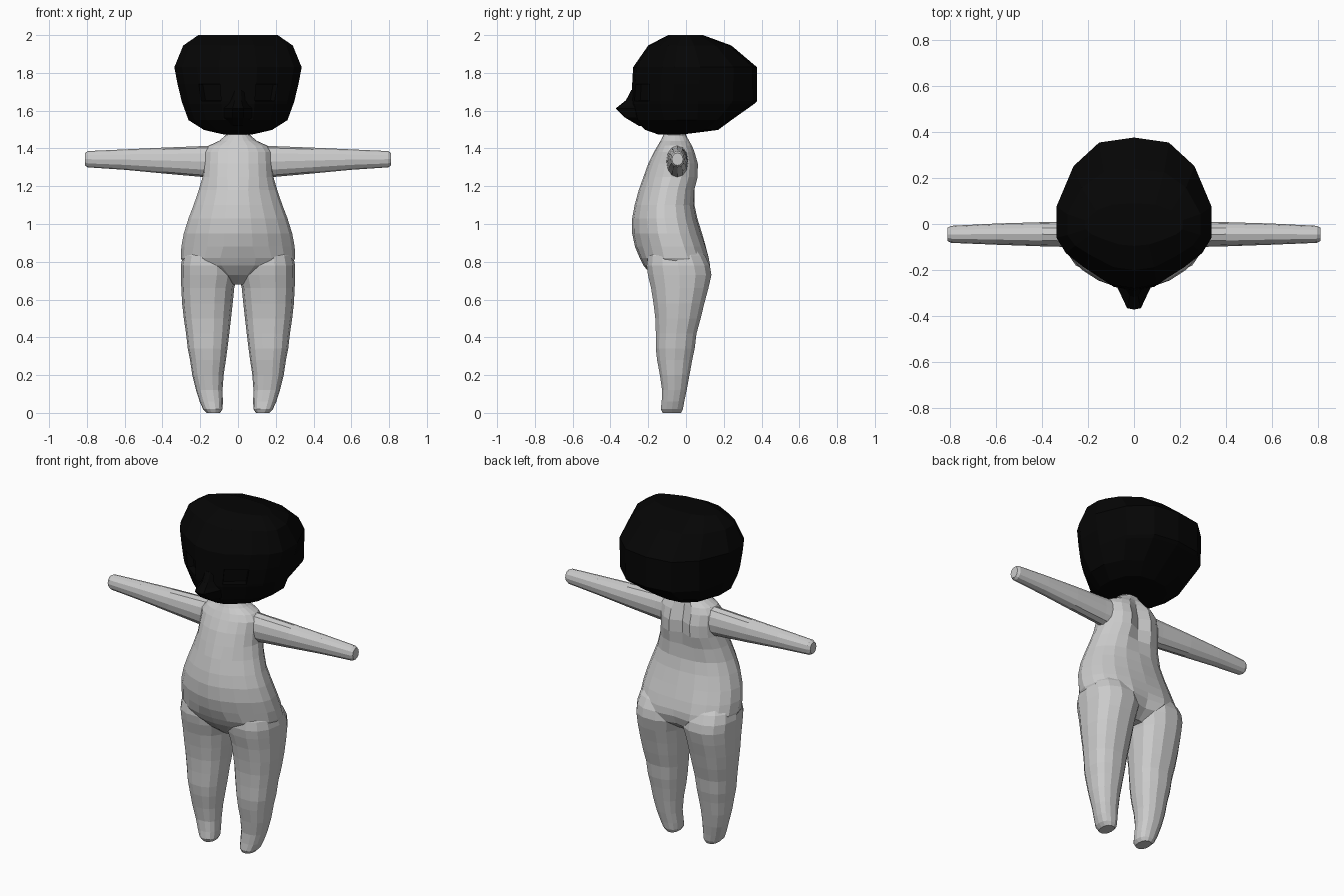
import bpy, bmesh, math


def material(name, value):
    m = bpy.data.materials.new(name)
    m.diffuse_color = (value, value, value, 1)
    return m


grey = material("pale grey", 0.6)
black = material("near black", 0.0015)


def finish(bm, name, mat):
    bmesh.ops.recalc_face_normals(bm, faces=bm.faces)
    me = bpy.data.meshes.new(name)
    bm.to_mesh(me)
    bm.free()
    me.materials.append(mat)
    ob = bpy.data.objects.new(name, me)
    bpy.context.collection.objects.link(ob)
    return ob


def loft(rings):
    """Skin a list of equal-length point rings and cap both ends."""
    bm = bmesh.new()
    vs = [[bm.verts.new(p) for p in r] for r in rings]
    n = len(vs[0])
    for a, b in zip(vs, vs[1:]):
        for i in range(n):
            j = (i + 1) % n
            bm.faces.new((a[i], a[j], b[j], b[i]))
    bm.faces.new(vs[0])
    bm.faces.new(vs[-1])
    return bm


def oval(z, x0, x1, y0, y1, n, back=0.85, front=0.85):
    """Rounded cross-section filling the given x and y limits."""
    pts = []
    for i in range(n):
        a = 2 * math.pi * i / n
        c, s = math.cos(a), math.sin(a)
        p = front if s < 0 else back
        c = math.copysign(abs(c) ** p, c)
        s = math.copysign(abs(s) ** p, s)
        pts.append([(x0 + x1) / 2 + c * (x1 - x0) / 2,
                    (y0 + y1) / 2 + s * (y1 - y0) / 2, z])
    return pts


# Torso: height, half width, front, back, depth of the back groove
torso = [
    (0.68, 0.06, -0.12, 0.04, 0.0), (0.73, 0.16, -0.185, 0.115, 0.02),
    (0.78, 0.285, -0.225, 0.135, 0.02), (0.82, 0.303, -0.245, 0.128, 0.01),
    (0.88, 0.300, -0.27, 0.11, 0.005),
    (0.95, 0.287, -0.285, 0.085, 0.0), (1.03, 0.262, -0.285, 0.06, 0.0),
    (1.10, 0.235, -0.272, 0.045, 0.0), (1.18, 0.208, -0.25, 0.05, 0.015),
    (1.25, 0.187, -0.225, 0.068, 0.035), (1.32, 0.182, -0.20, 0.068, 0.035),
    (1.38, 0.18, -0.17, 0.05, 0.03), (1.415, 0.155, -0.15, 0.035, 0.02),
    (1.44, 0.10, -0.135, 0.02, 0.01), (1.47, 0.065, -0.12, 0.0, 0.0),
    (1.52, 0.06, -0.115, -0.005, 0.0)]
rings = []
for z, w, f, b, groove in torso:
    ring = oval(z, -w, w, f, b, 20, 0.85, 1.15 if 0.85 < z < 1.2 else 1.0)
    ring[5][1] -= groove
    rings.append(ring)
finish(loft(rings), "torso", grey)

# Legs: height, inner x, outer x, front, back
leg = [
    (0.0, 0.095, 0.165, -0.125, -0.025), (0.02, 0.082, 0.185, -0.135, -0.015),
    (0.06, 0.08, 0.203, -0.13, -0.008), (0.12, 0.082, 0.222, -0.128, 0.005),
    (0.20, 0.076, 0.242, -0.14, 0.02), (0.28, 0.064, 0.254, -0.155, 0.035),
    (0.34, 0.056, 0.266, -0.162, 0.048), (0.42, 0.046, 0.275, -0.162, 0.058),
    (0.50, 0.037, 0.287, -0.165, 0.08), (0.58, 0.028, 0.296, -0.175, 0.10),
    (0.66, 0.020, 0.300, -0.188, 0.122), (0.73, 0.004, 0.303, -0.205, 0.138),
    (0.78, 0.004, 0.303, -0.212, 0.130), (0.83, 0.01, 0.292, -0.205, 0.105),
    (0.90, 0.04, 0.25, -0.17, 0.05)]
# Arms: distance out, bottom, top, front, back
arm = [
    (0.14, 1.245, 1.415, -0.105, 0.012), (0.20, 1.25, 1.412, -0.102, 0.01),
    (0.40, 1.268, 1.404, -0.097, 0.008), (0.60, 1.287, 1.395, -0.09, 0.002),
    (0.795, 1.300, 1.386, -0.082, -0.008), (0.81, 1.310, 1.376, -0.074, -0.016)]
for side, label in ((-1, "left"), (1, "right")):
    rings = [[(side * x, y, z) for x, y, z in oval(h, i, o, f, b, 14)]
             for h, i, o, f, b in leg]
    finish(loft(rings), label + "_leg", grey)
    rings = [[(side * d, y, z) for z, y, d in oval(d, lo, hi, f, b, 12, 0.95, 0.95)]
             for d, lo, hi, f, b in arm]
    finish(loft(rings), label + "_arm", grey)

# Head: half outline from back to front, scaled at every height
half = [(0, 1), (0.45, 0.94), (0.78, 0.66), (1, 0.18), (1, -0.24),
        (0.88, -0.47), (0.65, -0.68), (0.3, -0.94), (0, -1)]
outline = half + [(-x, y) for x, y in half[-2:0:-1]]
# height, half width, half width of the back hair, front, back
levels = [
    (1.475, 0.08, 0.08, -0.15, -0.01), (1.498, 0.18, 0.19, -0.215, 0.17),
    (1.55, 0.262, 0.27, -0.27, 0.24), (1.635, 0.293, 0.33, -0.29, 0.36),
    (1.65, 0.298, 0.335, -0.29, 0.375), (1.74, 0.32, 0.337, -0.285, 0.376),
    (1.83, 0.337, 0.337, -0.28, 0.376), (1.945, 0.29, 0.29, -0.20, 0.24),
    (2.0, 0.21, 0.21, -0.095, 0.09)]
rings = []
for z, w, wb, f, b in levels:
    mid = f + 0.29 if z < 1.9 else 0
    if z < 1.5:
        mid = (f + b) / 2
    rings.append([(x * (wb if y > 0.5 else w),
                   mid + (y * (b - mid) if y > 0 else y * (mid - f)), z)
                  for x, y in outline])
bm = loft(rings)

# Sunken eye sockets
bmesh.ops.recalc_face_normals(bm, faces=bm.faces)
for s in (-1, 1):
    eyes = []
    for f in bm.faces:
        c = f.calc_center_median()
        if 1.645 < c.z < 1.75 and 0.09 < s * c.x < 0.2 and c.y < -0.15:
            eyes.append(f)
    bmesh.ops.inset_region(bm, faces=eyes, thickness=0.004, depth=-0.035)
finish(bm, "head", black)

# Pointed nose blending into bridge and chin: height, half width, tip, base
nose = [(1.52, 0.06, -0.25, -0.2), (1.565, 0.075, -0.325, -0.26),
        (1.612, 0.075, -0.372, -0.27), (1.628, 0.06, -0.352, -0.27),
        (1.655, 0.045, -0.318, -0.27), (1.71, 0.04, -0.289, -0.27)]
rings = [[(-w, b, z), (-w * 0.4, y + 0.006, z), (0, y, z),
          (w * 0.4, y + 0.006, z), (w, b, z)] for z, w, y, b in nose]
finish(loft(rings), "nose", black)
